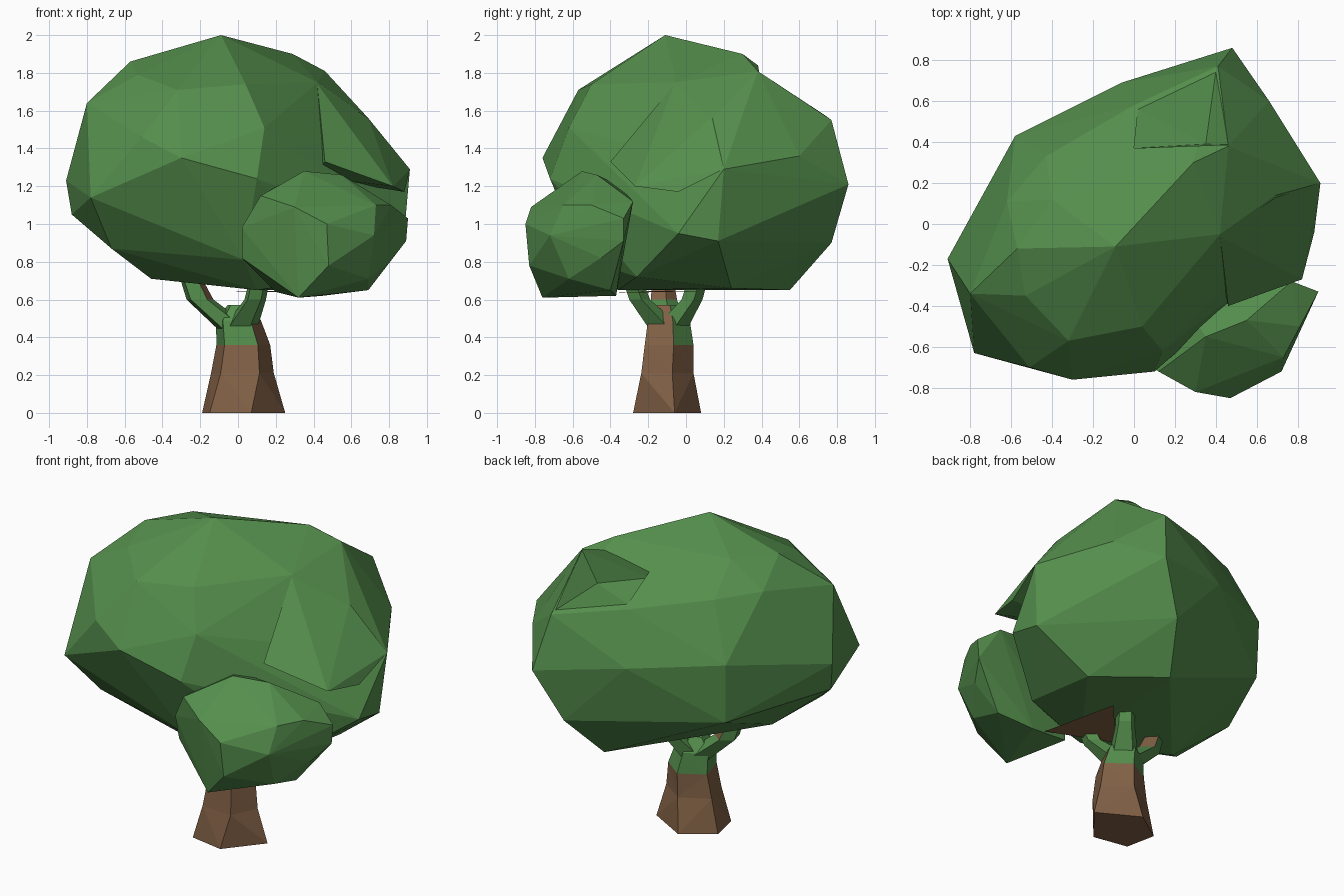
import bpy, bmesh, math
from mathutils import Vector


def material(name, rgb):
    m = bpy.data.materials.new(name)
    m.diffuse_color = (*rgb, 1)
    return m


GREEN = material("leaf green", (0.09, 0.272, 0.073))
BROWN = material("bark brown", (0.222, 0.118, 0.06))


def finish(name, bm, rule=None):
    """Turn a bmesh into a flat-shaded object; rule(centre, normal) picks the colour slot."""
    bmesh.ops.recalc_face_normals(bm, faces=bm.faces)
    bm.normal_update()
    if rule:
        for f in bm.faces:
            f.material_index = rule(f.calc_center_median(), f.normal)
    mesh = bpy.data.meshes.new(name)
    bm.to_mesh(mesh)
    bm.free()
    mesh.materials.append(GREEN)
    mesh.materials.append(BROWN)
    ob = bpy.data.objects.new(name, mesh)
    bpy.context.collection.objects.link(ob)
    return ob


def hull(name, points):
    """Faceted foliage clump wrapped around its corner points."""
    bm = bmesh.new()
    for p in points:
        bm.verts.new(p)
    bmesh.ops.convex_hull(bm, input=bm.verts)
    loose = [v for v in bm.verts if not v.link_faces]
    bmesh.ops.delete(bm, geom=loose, context='VERTS')
    return finish(name, bm)


def ring(x, y, z, rx, ry, turn=0.25, sides=5):
    return [(x + rx * math.cos(turn + math.tau * i / sides),
             y + ry * math.sin(turn + math.tau * i / sides), z) for i in range(sides)]


def tube(name, rings, rule):
    """Closed skin over a stack of rings, triangulated."""
    bm = bmesh.new()
    loops = [[bm.verts.new(p) for p in r] for r in rings]
    n = len(loops[0])
    for a, b in zip(loops, loops[1:]):
        for i in range(n):
            j = (i + 1) % n
            bm.faces.new((a[i], a[j], b[j], b[i]))
    bm.faces.new(loops[0])
    bm.faces.new(loops[-1])
    bmesh.ops.triangulate(bm, faces=[f for f in bm.faces if len(f.verts) == 4])
    return finish(name, bm, rule)


# Main canopy: upper corners, then the lower rim
upper = [(-0.09, -0.11, 2.0), (0.29, 0.30, 1.9), (0.46, 0.38, 1.81), (-0.57, -0.12, 1.86),
         (-0.40, 0.12, 1.87), (-0.53, -0.35, 1.79), (-0.80, -0.34, 1.64), (-0.32, -0.57, 1.71),
         (0.04, -0.50, 1.74), (0.14, -0.62, 1.51), (-0.51, -0.70, 1.46), (-0.30, -0.76, 1.35),
         (0.10, -0.72, 1.24), (-0.62, 0.11, 1.72), (-0.43, 0.33, 1.7), (0.0, 0.58, 1.62),
         (0.41, 0.77, 1.55), (0.69, 0.14, 1.56), (0.66, 0.60, 1.36), (0.91, 0.20, 1.29),
         (0.42, -0.05, 1.75)]
lower = [(-0.91, -0.17, 1.23), (-0.78, -0.63, 1.14), (-0.88, -0.20, 1.05), (-0.58, 0.43, 1.36),
         (-0.57, 0.42, 0.99), (-0.67, 0.21, 1.16), (-0.06, 0.69, 1.3), (0.48, 0.86, 1.21),
         (0.32, 0.77, 0.9), (0.88, -0.04, 0.95), (0.875, 0.17, 0.91), (-0.67, -0.42, 0.87),
         (0.03, -0.54, 0.81), (-0.46, -0.21, 0.71), (0.19, 0.55, 0.65), (0.10, -0.36, 0.65),
         (0.55, 0.24, 0.66), (0.55, -0.26, 0.72)]
canopy = hull("main_canopy", upper + lower)

# Notch cut into the upper back of the canopy
cutter = hull("canopy_notch_cutter", [
    (0.0, 0.37, 1.74), (0.46, 0.387, 1.8), (0.35, 0.39, 1.62), (0.40, 0.75, 1.57),
    (0.02, 0.56, 1.64), (0.0, 0.37, 2.1), (0.46, 0.387, 2.1), (0.40, 0.6, 2.1), (0.1, 0.6, 2.1)])
cutter.hide_render = True
cutter.hide_set(True)
cut = canopy.modifiers.new("notch", 'BOOLEAN')
cut.operation = 'DIFFERENCE'
cut.solver = 'EXACT'
cut.object = cutter

# Leaf ledge jutting out on the right, above the small clump
hull("canopy_ledge", [(0.82, -0.27, 1.2), (0.91, 0.20, 1.29), (0.88, -0.04, 1.17),
                      (0.69, 0.13, 1.56), (0.46, -0.40, 1.33), (0.42, -0.06, 1.74),
                      (0.40, -0.15, 1.25)])

# Small leaf clump at the front right
hull("small_canopy", [
    (0.35, -0.55, 1.28), (0.55, -0.47, 1.26), (0.12, -0.72, 1.15), (0.30, -0.82, 1.09),
    (0.73, -0.65, 1.1), (0.81, -0.50, 1.1), (0.47, -0.85, 1.0), (0.72, -0.72, 0.94),
    (0.90, -0.33, 1.03), (0.89, -0.33, 0.91), (0.77, -0.28, 1.12), (0.82, -0.45, 0.82),
    (0.69, -0.40, 0.65), (0.32, -0.76, 0.61), (0.48, -0.83, 0.78), (0.69, -0.62, 0.71),
    (0.02, -0.66, 0.98), (0.02, -0.62, 0.82), (0.20, -0.38, 0.64), (0.45, -0.37, 0.62),
    (0.22, -0.35, 1.2)])

# Trunk: uneven five-sided foot, brown bark, green above the fork
foot = [(0.25, -0.06, 0), (0.0, 0.08, 0), (-0.19, -0.05, 0), (-0.15, -0.24, 0), (0.07, -0.28, 0)]
tube("trunk", [foot, ring(0.02, -0.11, 0.21, 0.175, 0.15),
               ring(0.025, -0.10, 0.36, 0.15, 0.14),
               ring(0.0, -0.10, 0.49, 0.125, 0.12),
               ring(0.0, -0.10, 0.57, 0.06, 0.06)],
     lambda c, n: 0 if c.z > 0.37 and not (n.x > 0.2 and n.y < -0.2) else 1)

# Branches spreading into the canopy, brown on the inner sides
root = Vector((0.0, -0.10, 0.43))
for i, tip in enumerate([(-0.27, -0.13, 0.76), (0.12, 0.07, 0.74), (0.12, -0.30, 0.74)]):
    tip = Vector(tip)
    out = Vector((tip.x - root.x, tip.y - root.y, 0)).normalized()
    mid = root.lerp(tip, 0.75)
    mid.z = 0.6
    w = 0.075 if i == 0 else 0.06
    tube(f"branch_{i + 1}", [ring(*root, 0.1, 0.1), ring(*mid, w, w), ring(*tip, 0.055, 0.055)],
         lambda c, n, out=out: 1 if n.dot(out) < -0.6 else 0)

# Bare wood patch on the underside of the canopy
bm = bmesh.new()
bm.faces.new([bm.verts.new(p) for p in [(-0.05, -0.22, 0.645), (0.24, 0.10, 0.645),
                                        (0.36, -0.37, 0.635)]])
finish("underside_wood", bm, lambda c, n: 1)
